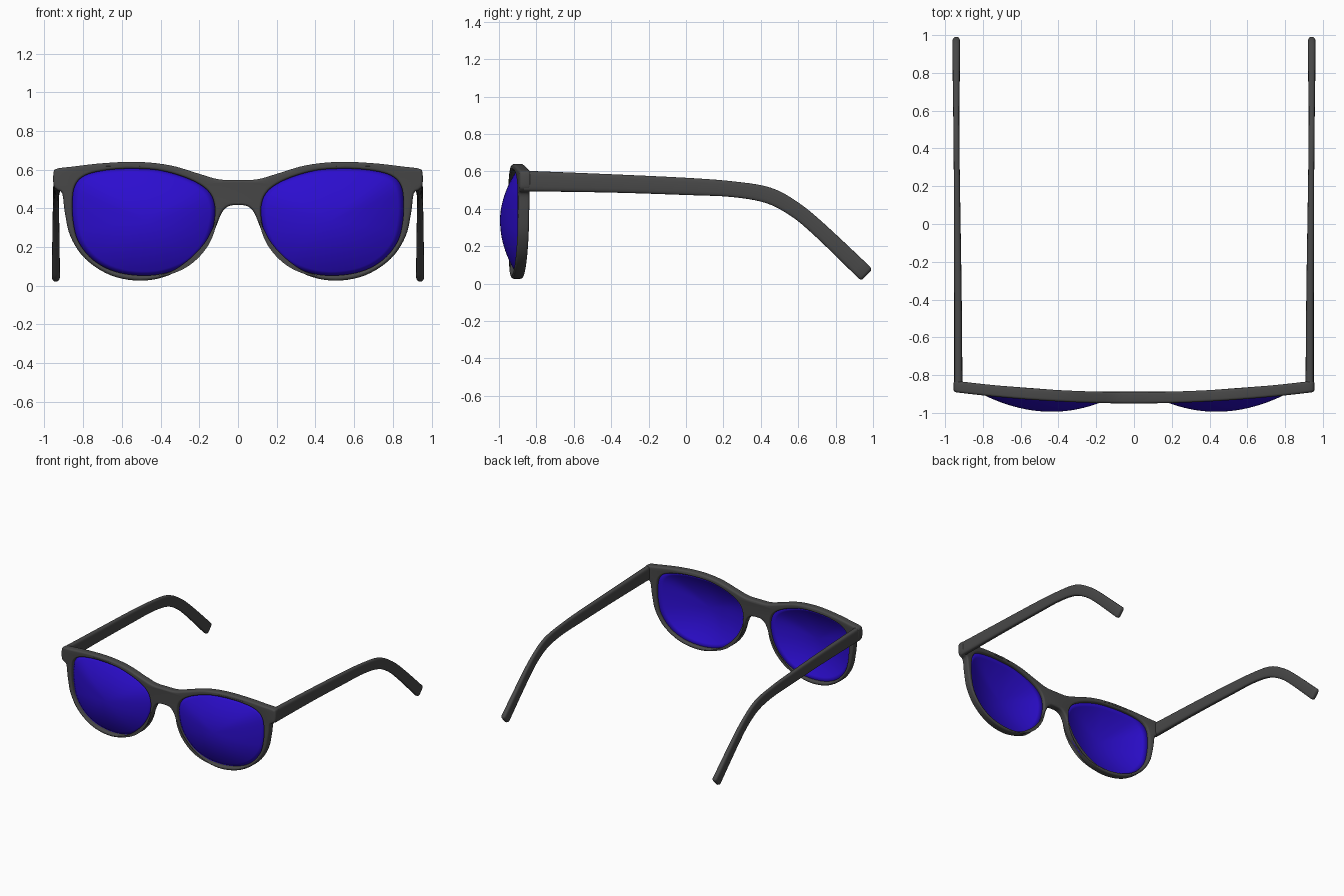
import bpy, bmesh, math
from mathutils import Vector

if "Cube" in bpy.data.objects:
    bpy.data.objects.remove(bpy.data.objects["Cube"])


def material(name, rgb):
    m = bpy.data.materials.new(name)
    m.diffuse_color = (*rgb, 1)
    m.use_nodes = True
    m.node_tree.nodes["Principled BSDF"].inputs["Base Color"].default_value = m.diffuse_color
    return m


DARK = material("dark_plastic", (0.065, 0.065, 0.065))
BLUE = material("blue_glass", (0.025, 0.004, 0.62))


def bend(x):
    # gentle wrap of the front around the face
    return -0.92 + 0.06 * (x / 0.95) ** 2


def smooth(points, steps, closed=True):
    # Catmull-Rom curve through points of any dimension
    p = [Vector(q) for q in points]
    n, out = len(p), []
    for i in range(n if closed else n - 1):
        ids = [i - 1, i, i + 1, i + 2]
        ids = [k % n if closed else min(max(k, 0), n - 1) for k in ids]
        a, b, c, d = (p[k] for k in ids)
        for s in range(steps):
            t = s / steps
            out.append(0.5 * (2 * b + (c - a) * t + (2 * a - 5 * b + 4 * c - d) * t * t
                              + (3 * b - a - 3 * c + d) * t ** 3))
    return out if closed else out + [p[-1]]


def finish(name, mesh, mat, angle):
    obj = bpy.data.objects.new(name, mesh)
    bpy.context.collection.objects.link(obj)
    mesh.materials.clear()
    mesh.materials.append(mat)
    bpy.ops.object.select_all(action='DESELECT')
    obj.select_set(True)
    bpy.context.view_layer.objects.active = obj
    bpy.ops.object.shade_smooth_by_angle(angle=math.radians(angle))
    return obj


# Outlines (x, z): half of the frame from bridge top to bridge underside, and one eye
half = [(0.1, 0.55), (0.2, 0.578), (0.35, 0.622), (0.52, 0.64), (0.7, 0.633), (0.86, 0.615),
        (0.935, 0.605), (0.953, 0.585), (0.953, 0.52), (0.935, 0.495), (0.908, 0.475),
        (0.895, 0.38), (0.866, 0.255), (0.79, 0.14), (0.66, 0.055), (0.505, 0.026),
        (0.36, 0.053), (0.247, 0.124), (0.165, 0.21), (0.12, 0.29), (0.085, 0.375), (0.05, 0.41)]
outer = [(0, 0.547)] + half + [(0, 0.417)] + [(-x, z) for x, z in reversed(half)]
eye = [(0.855, 0.45), (0.838, 0.525), (0.785, 0.572), (0.68, 0.597), (0.55, 0.605), (0.4, 0.595),
       (0.25, 0.55), (0.155, 0.49), (0.12, 0.41), (0.13, 0.3), (0.175, 0.2), (0.26, 0.115),
       (0.37, 0.067), (0.5, 0.053), (0.64, 0.075), (0.75, 0.135), (0.825, 0.23), (0.852, 0.34)]

# Front frame: filled curve with two eye holes, rounded edges, then wrapped
curve = bpy.data.curves.new("frame_outline", 'CURVE')
curve.dimensions = '2D'
curve.fill_mode = 'BOTH'
curve.extrude, curve.bevel_depth, curve.bevel_resolution = 0.017, 0.013, 3
curve.offset = -0.013
for pts in (outer, eye, [(-x, z) for x, z in eye]):
    loop = smooth(pts, 5)
    sp = curve.splines.new('POLY')
    sp.points.add(len(loop) - 1)
    for q, v in zip(sp.points, loop):
        q.co = (v.x, v.y, 0, 1)
    sp.use_cyclic_u = True
helper = bpy.data.objects.new("frame_helper", curve)
bpy.context.collection.objects.link(helper)
bpy.context.view_layer.update()
mesh = bpy.data.meshes.new_from_object(helper.evaluated_get(bpy.context.evaluated_depsgraph_get()))
bpy.data.objects.remove(helper)
bm = bmesh.new()
bm.from_mesh(mesh)
bmesh.ops.remove_doubles(bm, verts=bm.verts, dist=0.0002)
for v in bm.verts:
    x, z, d = v.co
    v.co = (x, bend(x) - d, z)
bmesh.ops.recalc_face_normals(bm, faces=bm.faces)
bm.to_mesh(mesh)
bm.free()
finish("front_frame", mesh, DARK, 40)


def lens(name, side):
    # domed glass: rings of the eye outline shrinking to the crown
    rim, c, rings = smooth(eye, 4), Vector((0.48, 0.335)), 12
    bm = bmesh.new()

    def vert(p, r):
        return bm.verts.new((side * p.x, bend(p.x) - 0.088 * (1 - r * r), p.y))
    rows = []
    for k in range(rings):
        r = 1 - k / rings
        rows.append([vert(c + (p - c) * r * 1.008, r) for p in rim])
    top, n = vert(c, 0), len(rim)
    for a, b in zip(rows, rows[1:]):
        for i in range(n):
            bm.faces.new((a[i], a[(i + 1) % n], b[(i + 1) % n], b[i]))
    for i in range(n):
        bm.faces.new((rows[-1][i], rows[-1][(i + 1) % n], top))
    bmesh.ops.recalc_face_normals(bm, faces=bm.faces)
    if top.normal.y > 0:
        bmesh.ops.reverse_faces(bm, faces=bm.faces)
    me = bpy.data.meshes.new(name)
    bm.to_mesh(me)
    bm.free()
    obj = finish(name, me, BLUE, 40)
    mod = obj.modifiers.new("thickness", 'SOLIDIFY')
    mod.thickness = 0.008


# Temple stations: x, y, z, half height, half width
arm = [(0.93, -0.865, 0.549, 0.055, 0.022), (0.932, -0.4, 0.536, 0.049, 0.02),
       (0.936, 0, 0.52, 0.046, 0.018), (0.938, 0.25, 0.505, 0.042, 0.016),
       (0.94, 0.44, 0.472, 0.043, 0.016), (0.941, 0.58, 0.398, 0.041, 0.016),
       (0.941, 0.715, 0.287, 0.041, 0.018), (0.941, 0.955, 0.058, 0.044, 0.021)]


def temple(name, side):
    # rounded bar swept along the arm, with softened end caps
    path = [list(s) for s in smooth(arm, 5, closed=False)]
    tan = [(Vector(path[min(i + 1, len(path) - 1)][:3])
            - Vector(path[max(i - 1, 0)][:3])).normalized() for i in range(len(path))]
    for adv, shrink in ((0.010, 0.004), (0.016, 0.012)):
        s = path[len(arm) * 5 - 5]
        p = Vector(s[:3]) + tan[len(arm) * 5 - 5] * adv
        path.append([*p, s[3] - shrink, s[4] - shrink])
        tan.append(tan[len(arm) * 5 - 5])
    bm, rows, n = bmesh.new(), [], 20
    for (x, y, z, h, w), t in zip(path, tan):
        up = Vector((0, -t.z, t.y)).normalized()
        row = []
        for k in range(n):
            a = 2 * math.pi * k / n
            ca, sa = math.cos(a), math.sin(a)
            u = w * math.copysign(abs(ca) ** 0.55, ca)
            q = Vector((x + u, y, z)) + up * h * math.copysign(abs(sa) ** 0.55, sa)
            row.append(bm.verts.new((side * q.x, q.y, q.z)))
        rows.append(row)
    for a, b in zip(rows, rows[1:]):
        for i in range(n):
            bm.faces.new((a[i], a[(i + 1) % n], b[(i + 1) % n], b[i]))
    bm.faces.new(rows[0])
    bm.faces.new(rows[-1])
    bmesh.ops.recalc_face_normals(bm, faces=bm.faces)
    me = bpy.data.meshes.new(name)
    bm.to_mesh(me)
    bm.free()
    finish(name, me, DARK, 45)


for label, side in (("right", 1), ("left", -1)):
    lens(label + "_lens", side)
    temple(label + "_temple", side)
